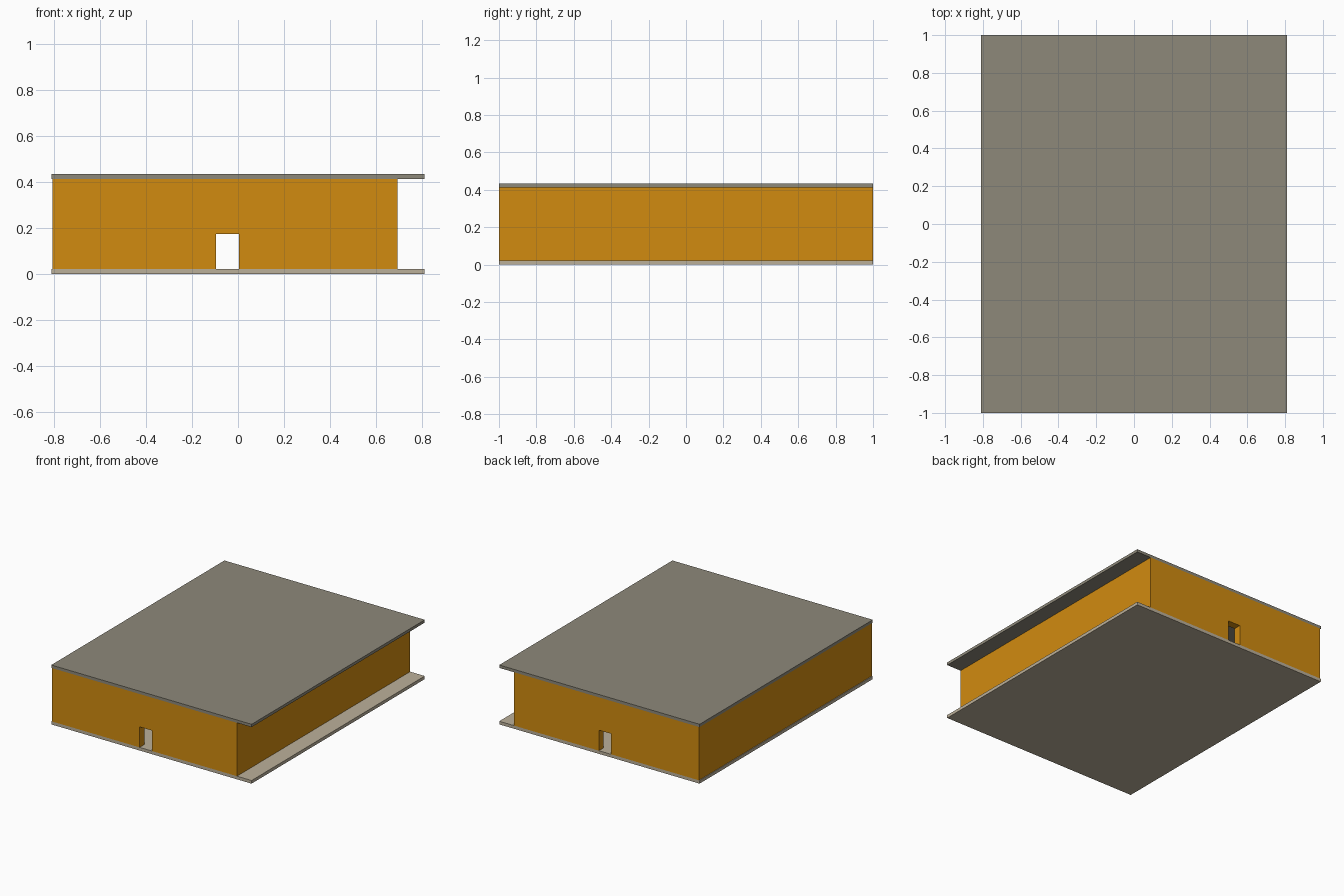
import bpy

if "Cube" in bpy.data.objects:
    bpy.data.objects.remove(bpy.data.objects["Cube"])


def material(name, rgb):
    m = bpy.data.materials.new(name)
    m.diffuse_color = (*rgb, 1.0)
    m.use_nodes = True
    m.node_tree.nodes["Principled BSDF"].inputs["Base Color"].default_value = m.diffuse_color
    return m


ROOF = material("roof grey", (0.27, 0.25, 0.195))
FLOOR = material("floor beige", (0.50, 0.434, 0.323))
WALL = material("wall orange", (0.64, 0.26, 0.005))


def box(name, x0, x1, y0, y1, z0, z1, mat):
    bpy.ops.mesh.primitive_cube_add(size=1)
    o = bpy.context.object
    o.name = name
    for v in o.data.vertices:
        v.co = (x1 if v.co.x > 0 else x0,
                y1 if v.co.y > 0 else y0,
                z1 if v.co.z > 0 else z0)
    o.data.materials.append(mat)
    return o


# Slabs
BASE, TOP = 0.023, 0.413
box("floor_slab", -0.81, 0.81, -1, 1, 0, BASE, FLOOR)
box("roof_slab", -0.81, 0.81, -1, 1, TOP, 0.434, ROOF)

# Wall footprint, thickness and doorway
L, R, T = -0.805, 0.692, 0.055
D0, D1, DTOP = -0.095, 0.004, 0.173

# Long side walls
box("left_wall", L, L + T, -1 + T, 1 - T, BASE, TOP, WALL)
box("right_wall", R - T, R, -1 + T, 1 - T, BASE, TOP, WALL)


# End walls, each one outline with a doorway notch, extruded through the thickness
def end_wall(name, y0, y1):
    profile = [(L, BASE), (D0, BASE), (D0, DTOP), (D1, DTOP),
               (D1, BASE), (R, BASE), (R, TOP), (L, TOP)]
    n = len(profile)
    verts = [(x, y, z) for y in (y0, y1) for x, z in profile]
    faces = [tuple(range(n)), tuple(range(2 * n - 1, n - 1, -1))]
    faces += [(i, i + n, (i + 1) % n + n, (i + 1) % n) for i in range(n)]
    me = bpy.data.meshes.new(name)
    me.from_pydata(verts, [], faces)
    me.materials.append(WALL)
    o = bpy.data.objects.new(name, me)
    bpy.context.collection.objects.link(o)


end_wall("front_wall", -1, -1 + T)
end_wall("back_wall", 1 - T, 1)
